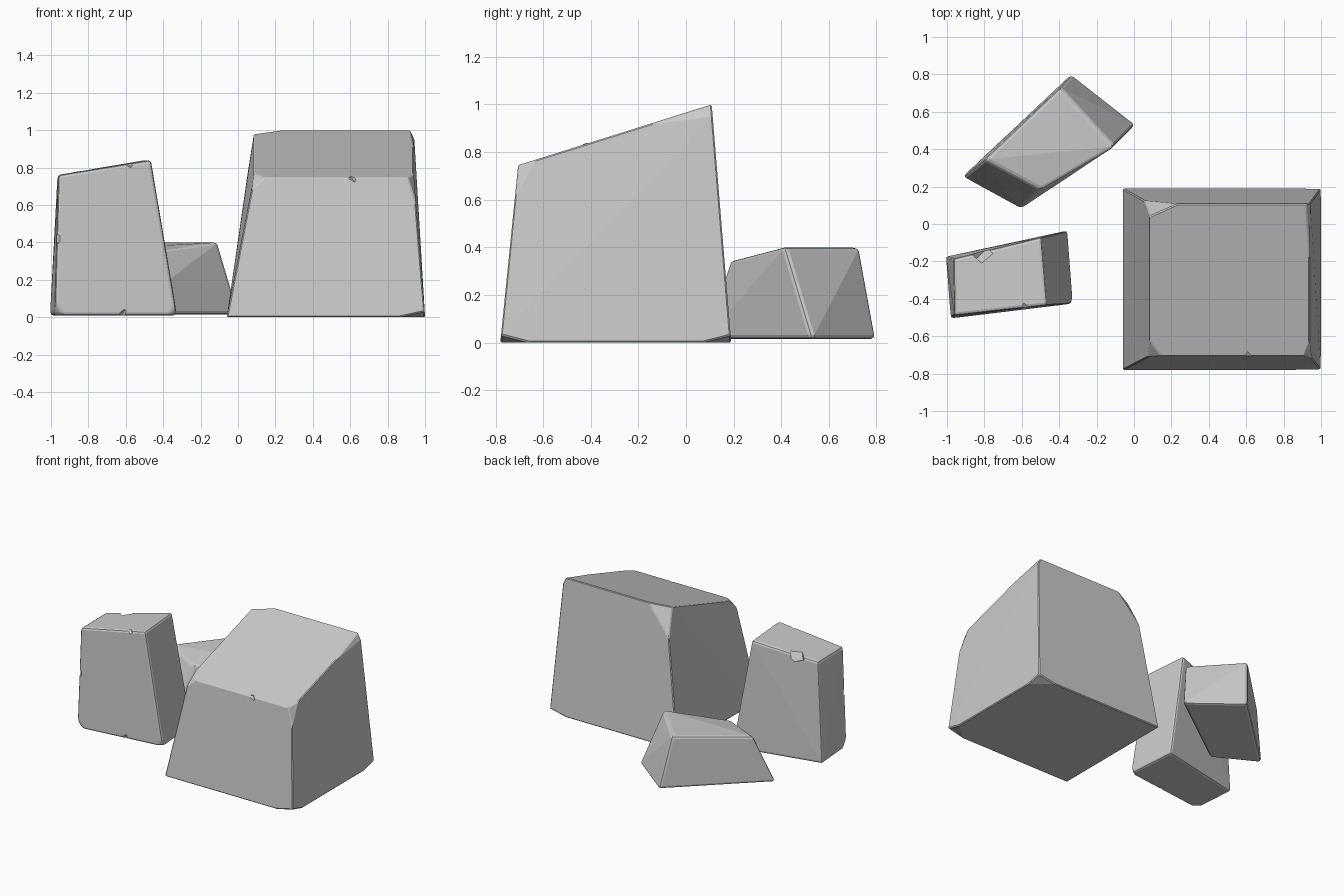
import bpy, bmesh, math
from mathutils import Vector, Matrix

if "Cube" in bpy.data.objects:
    bpy.data.objects.remove(bpy.data.objects["Cube"])


def finish(name, bm):
    me = bpy.data.meshes.new(name)
    bm.to_mesh(me)
    bm.free()
    ob = bpy.data.objects.new(name, me)
    bpy.context.collection.objects.link(ob)
    return ob


# Rings run front-left, front-right, back-right, back-left.
# chips: corner index -> cut lengths towards (previous, next, vertical) neighbour
def rock(name, bottom, top, chips, bevel, segments, notches):
    c = [Vector(p) for p in bottom + top]
    pts = []
    for i, p in enumerate(c):
        ring = i // 4 * 4
        near = (ring + (i - 1) % 4, ring + (i + 1) % 4, (i + 4) % 8)
        if i in chips:
            pts += [p + (c[n] - p).normalized() * d for n, d in zip(near, chips[i])]
        else:
            pts.append(p)
    bm = bmesh.new()
    vs = [bm.verts.new(p) for p in pts]
    bmesh.ops.convex_hull(bm, input=vs)
    bmesh.ops.delete(bm, geom=[v for v in bm.verts if not v.link_faces], context='VERTS')
    bmesh.ops.dissolve_limit(bm, angle_limit=math.radians(1.5), verts=bm.verts[:], edges=bm.edges[:])
    bmesh.ops.recalc_face_normals(bm, faces=bm.faces[:])
    ob = finish(name, bm)
    # worn edges
    m = ob.modifiers.new("worn_edges", 'BEVEL')
    m.width, m.segments, m.limit_method = bevel, segments, 'ANGLE'
    m.angle_limit = math.radians(30)
    # small notches knocked out of the edges
    for k, (loc, size) in enumerate(notches):
        cb = bmesh.new()
        rot = Matrix.Rotation(0.8, 4, 'Z') @ Matrix.Rotation(0.62, 4, 'X')
        bmesh.ops.create_cube(cb, size=size, matrix=Matrix.Translation(loc) @ rot)
        cut = finish(f"{name}_notch_{k}", cb)
        cut.hide_render = True
        cut.hide_viewport = True
        b = ob.modifiers.new("notch", 'BOOLEAN')
        b.operation, b.object, b.solver = 'DIFFERENCE', cut, 'EXACT'
    return ob


# large block with a sloping top
rock("large_rock",
     [(-0.06, -0.78, 0), (1.0, -0.78, 0), (1.0, 0.19, 0), (-0.06, 0.19, 0)],
     [(0.085, -0.705, 0.745), (0.94, -0.705, 0.745), (0.94, 0.108, 1.0), (0.085, 0.108, 1.0)],
     {1: (0.14, 0.12, 0.03), 2: (0.12, 0.14, 0.03),
      4: (0.08, 0.06, 0.06), 5: (0.03, 0.08, 0.14),
      6: (0.3, 0.02, 0.05), 7: (0.15, 0.07, 0.22)},
     0.006, 1, [((0.61, -0.715, 0.75), 0.04)])

# tall slab on the left
rock("tall_rock",
     [(-0.98, -0.505, 0.01), (-0.325, -0.425, 0.01), (-0.355, -0.035, 0.01), (-1.005, -0.175, 0.01)],
     [(-0.96, -0.49, 0.76), (-0.465, -0.435, 0.84), (-0.495, -0.07, 0.84), (-0.965, -0.185, 0.76)],
     {0: (0.05, 0.05, 0.06), 1: (0.04, 0.03, 0.05)},
     0.018, 2,
     [((-0.82, -0.15, 0.79), 0.08), ((-0.59, -0.455, 0.835), 0.05),
      ((-0.62, -0.48, 0.0), 0.06), ((-0.975, -0.5, 0.42), 0.04)])

# low block behind
rock("low_rock",
     [(-0.61, 0.08, 0.015), (0.01, 0.53, 0.015), (-0.335, 0.80, 0.015), (-0.92, 0.25, 0.015)],
     [(-0.50, 0.185, 0.34), (-0.105, 0.415, 0.40), (-0.395, 0.73, 0.40), (-0.80, 0.345, 0.36)],
     {}, 0.018, 2, [])
